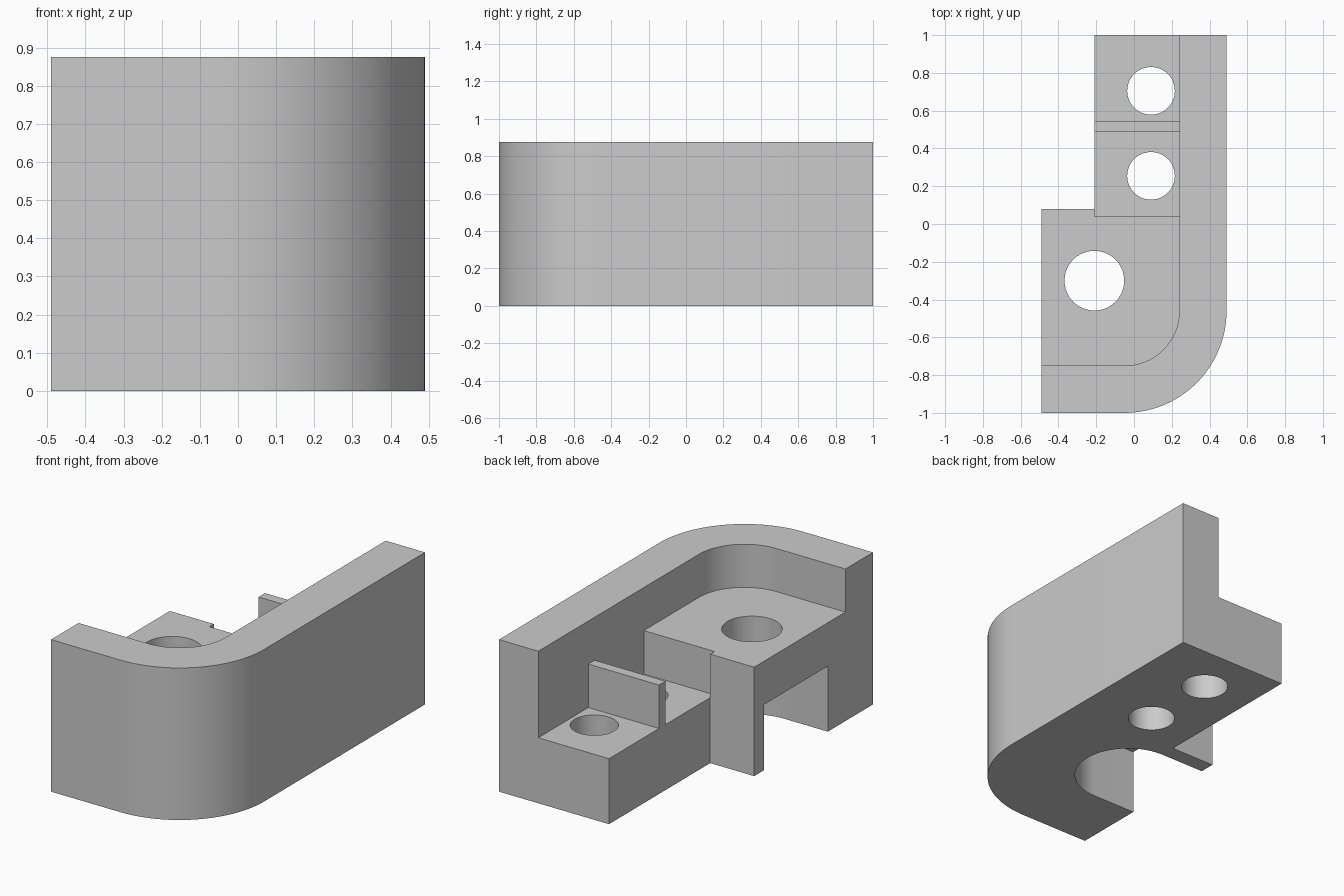
import bpy, bmesh
from math import cos, sin, pi, radians

if "Cube" in bpy.data.objects:
    bpy.data.objects.remove(bpy.data.objects["Cube"], do_unlink=True)

grey = bpy.data.materials.new("plain_grey")
grey.use_nodes = True
grey.diffuse_color = (0.6, 0.6, 0.6, 1)
grey.node_tree.nodes["Principled BSDF"].inputs["Base Color"].default_value = (0.6, 0.6, 0.6, 1)

WALL_TOP, DECK, FLOOR = 0.875, 0.627, 0.377
STEP_X, INNER_X = -0.21, 0.24


def arc(cx, cy, r, start, end, steps=24):
    return [(cx + r * cos(start + (end - start) * i / steps),
             cy + r * sin(start + (end - start) * i / steps)) for i in range(steps + 1)]


def circle(cx, cy, r):
    return arc(cx, cy, r, 0, 2 * pi, 64)[:-1]


def box(x0, x1, y0, y1):
    return [(x0, y0), (x1, y0), (x1, y1), (x0, y1)]


def prism(name, outline, z0, z1):
    """Extrude a counter-clockwise plan outline between two heights."""
    bm = bmesh.new()
    face = bm.faces.new([bm.verts.new((x, y, z0)) for x, y in outline])
    new = bmesh.ops.extrude_face_region(bm, geom=[face])["geom"]
    top = [v for v in new if isinstance(v, bmesh.types.BMVert)]
    bmesh.ops.translate(bm, verts=top, vec=(0, 0, z1 - z0))
    bmesh.ops.recalc_face_normals(bm, faces=bm.faces)
    mesh = bpy.data.meshes.new(name)
    bm.to_mesh(mesh)
    bm.free()
    mesh.materials.append(grey)
    obj = bpy.data.objects.new(name, mesh)
    bpy.context.collection.objects.link(obj)
    return obj


def cut(target, name, outline, z0, z1):
    """Subtract a prism from the target and discard the cutter."""
    cutter = prism(name, outline, z0, z1)
    cutter.hide_render = True
    bpy.context.view_layer.objects.active = target
    mod = target.modifiers.new(name, 'BOOLEAN')
    mod.operation, mod.solver, mod.object = 'DIFFERENCE', 'EXACT', cutter
    bpy.ops.object.modifier_apply(modifier=mod.name)
    bpy.data.objects.remove(cutter, do_unlink=True)


# Full-height block with rounded front corner and stepped back
body = prism("corner_bracket",
             [(-0.49, -1)] + arc(-0.05, -0.46, 0.54, -pi / 2, 0)
             + [(0.49, 1), (STEP_X, 1), (STEP_X, 0.08), (-0.49, 0.08)], 0, WALL_TOP)

# Pocket inside the curved wall, down to the deck
cut(body, "deck_pocket", [(-0.7, -0.75)] + arc(-0.05, -0.46, 0.29, -pi / 2, 0)
    + [(INNER_X, 1.2), (-0.7, 1.2)], DECK, 1.2)

# Two lower pockets, leaving the thin rib between them
cut(body, "inner_floor_pocket", box(STEP_X, INNER_X, 0.04, 0.487), FLOOR, 1.2)
cut(body, "outer_floor_pocket", box(-0.4, INNER_X, 0.545, 1.2), FLOOR, 1.2)

# Round-ended slot under the deck, open to the side
cut(body, "under_slot", [(-0.7, -0.59)] + arc(STEP_X, -0.3, 0.29, -pi / 2, pi / 2, 40)
    + [(-0.7, -0.01)], -0.2, FLOOR)

# Deck hole and the two floor holes
for name, x, y, r in (("deck_hole", STEP_X, -0.3, 0.158),
                      ("inner_hole", 0.09, 0.255, 0.126),
                      ("outer_hole", 0.09, 0.705, 0.126)):
    cut(body, name, circle(x, y, r), -0.2, 1.2)

# Smooth curves, sharp corners
bpy.ops.object.select_all(action='DESELECT')
body.select_set(True)
bpy.context.view_layer.objects.active = body
bpy.ops.object.shade_smooth_by_angle(angle=radians(30))
